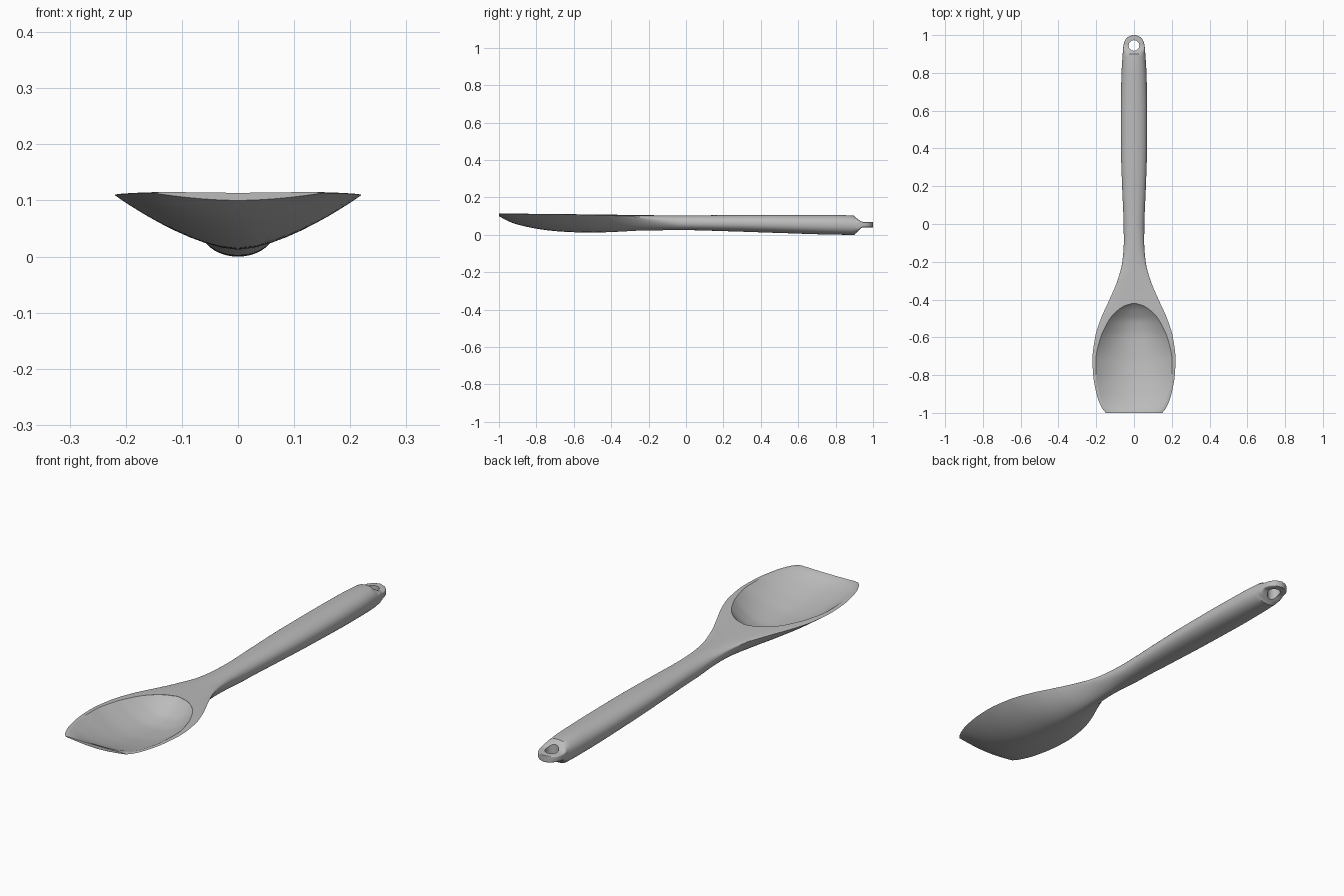
import bpy, bmesh, math

if "Cube" in bpy.data.objects:
    bpy.data.objects.remove(bpy.data.objects["Cube"], do_unlink=True)

mat = bpy.data.materials.new("light grey")
mat.use_nodes = True
GREY = (0.5, 0.5, 0.5, 1)
mat.diffuse_color = GREY
mat.node_tree.nodes["Principled BSDF"].inputs["Base Color"].default_value = GREY


def curve(pts):
    """Smooth curve through (y, value) points that never overshoots them."""
    ys, vs = zip(*pts)
    d = [(vs[i + 1] - vs[i]) / (ys[i + 1] - ys[i]) for i in range(len(pts) - 1)]
    m = [d[0]] + [2 * a * b / (a + b) if a * b > 0 else 0 for a, b in zip(d, d[1:])] + [d[-1]]

    def f(y):
        y = min(max(y, ys[0]), ys[-1])
        i = max(k for k in range(len(d)) if ys[k] <= y)
        h = ys[i + 1] - ys[i]
        t = (y - ys[i]) / h
        return ((2*t**3 - 3*t*t + 1) * vs[i] + (t**3 - 2*t*t + t) * h * m[i]
                + (3*t*t - 2*t**3) * vs[i + 1] + (t**3 - t*t) * h * m[i + 1])
    return f


def loft(name, ys, section):
    """Skin closed cross-sections placed along y."""
    bm = bmesh.new()
    rings = [[bm.verts.new((x, y, z)) for x, z in section(y)] for y in ys]
    for a, b in zip(rings, rings[1:]):
        for i in range(len(a)):
            j = (i + 1) % len(a)
            bm.faces.new((a[i], a[j], b[j], b[i]))
    bm.faces.new(rings[0])
    bm.faces.new(rings[-1])
    bmesh.ops.recalc_face_normals(bm, faces=bm.faces)
    me = bpy.data.meshes.new(name)
    bm.to_mesh(me)
    bm.free()
    ob = bpy.data.objects.new(name, me)
    bpy.context.collection.objects.link(ob)
    me.materials.append(mat)
    return ob


# Body: half width, top, bottom, bowl blend and squareness along the length
width = curve([(-1, .15), (-.97, .172), (-.9, .198), (-.8, .216), (-.72, .22), (-.6, .206),
               (-.5, .175), (-.4, .13), (-.3, .088), (-.2, .062), (-.1, .054), (0, .055),
               (.2, .063), (.4, .069), (.6, .07), (.8, .066), (.9, .06), (.945, .056),
               (.97, .049), (.985, .038), (.995, .023), (1, .004)])
top = curve([(-1, .117), (-.6, .112), (-.2, .105), (0, .104), (.4, .107), (.8, .106), (.9, .102),
             (.905, .096), (.92, .083), (.935, .073), (.945, .07), (1, .069)])
bottom = curve([(-1, .1), (-.95, .073), (-.9, .055), (-.8, .033), (-.7, .02), (-.6, .014),
                (-.5, .012), (-.4, .015), (-.2, .024), (0, .025), (.2, .02), (.5, .01),
                (.8, .001), (.9, 0), (.905, .006), (.92, .02), (.935, .034), (.945, .039), (1, .04)])
bowl = curve([(-1, 1), (-.5, 1), (-.3, .9), (-.2, .6), (-.1, .25), (0, 0), (1, 0)])
square = curve([(-1, 2.2), (.9, 2.2), (.945, 7), (1, 7)])


def body_section(y, n=48):
    w, t, b, k, p = width(y), top(y), bottom(y), bowl(y), square(y)
    rim = (t + b) / 2 * (1 - k) + (t - .004) * k
    pts = []
    for i in range(n):
        a = 2 * math.pi * i / n
        c, s = math.cos(a), math.sin(a)
        x = math.copysign(abs(c) ** (2 / p), c)
        arc = abs(s) ** (2 / p)
        if s >= 0:
            z = rim + (t - rim) * arc
        else:
            z = rim - (rim - b) * (arc * (1 - k) + (1 - abs(x) ** 1.75) * k)
        pts.append((w * x, z))
    return pts


ys = [-1 + .02 * i for i in range(95)] + [.9 + .005 * i for i in range(21)] + [.9975]
spoon = loft("spoon_body", sorted(ys), body_section)

# Hollow of the bowl
hollow_w = curve([(-1.02, .138), (-1, .146), (-.9, .186), (-.8, .202), (-.72, .203), (-.6, .177),
                  (-.55, .155), (-.5, .127), (-.46, .09), (-.435, .055), (-.42, .01)])
floor = curve([(-1.02, .117), (-1, .114), (-.95, .091), (-.9, .074), (-.8, .051), (-.7, .037),
               (-.6, .033), (-.52, .045), (-.46, .075), (-.435, .093), (-.42, .108)])


def hollow_section(y, n=32):
    w, f, t = hollow_w(y), floor(y), top(y) - .001
    low = [(w * math.cos(math.pi * i / n),) for i in range(n + 1)]
    low = [(x, t - (t - f) * (1 - abs(x / w) ** 2)) for x, in low]
    return low + [(-w, .2), (w, .2)]


hollow = loft("bowl_cutter", [-1.02 + .6 * i / 45 for i in range(46)], hollow_section)

# Hanging hole in the end tab
bpy.ops.mesh.primitive_cylinder_add(vertices=40, radius=.028, depth=.4, location=(0, .945, .05))
hole = bpy.context.object
hole.name = "hole_cutter"
hole.data.materials.append(mat)

# Cut both, then shade smooth with crisp edges
bpy.ops.object.select_all(action='DESELECT')
bpy.context.view_layer.objects.active = spoon
spoon.select_set(True)
for cutter in (hollow, hole):
    cutter.hide_render = True
    mod = spoon.modifiers.new("cut", 'BOOLEAN')
    mod.operation = 'DIFFERENCE'
    mod.solver = 'EXACT'
    mod.object = cutter
    bpy.ops.object.modifier_apply(modifier=mod.name)
    bpy.data.objects.remove(cutter, do_unlink=True)
bpy.ops.object.shade_smooth_by_angle(angle=math.radians(32))
